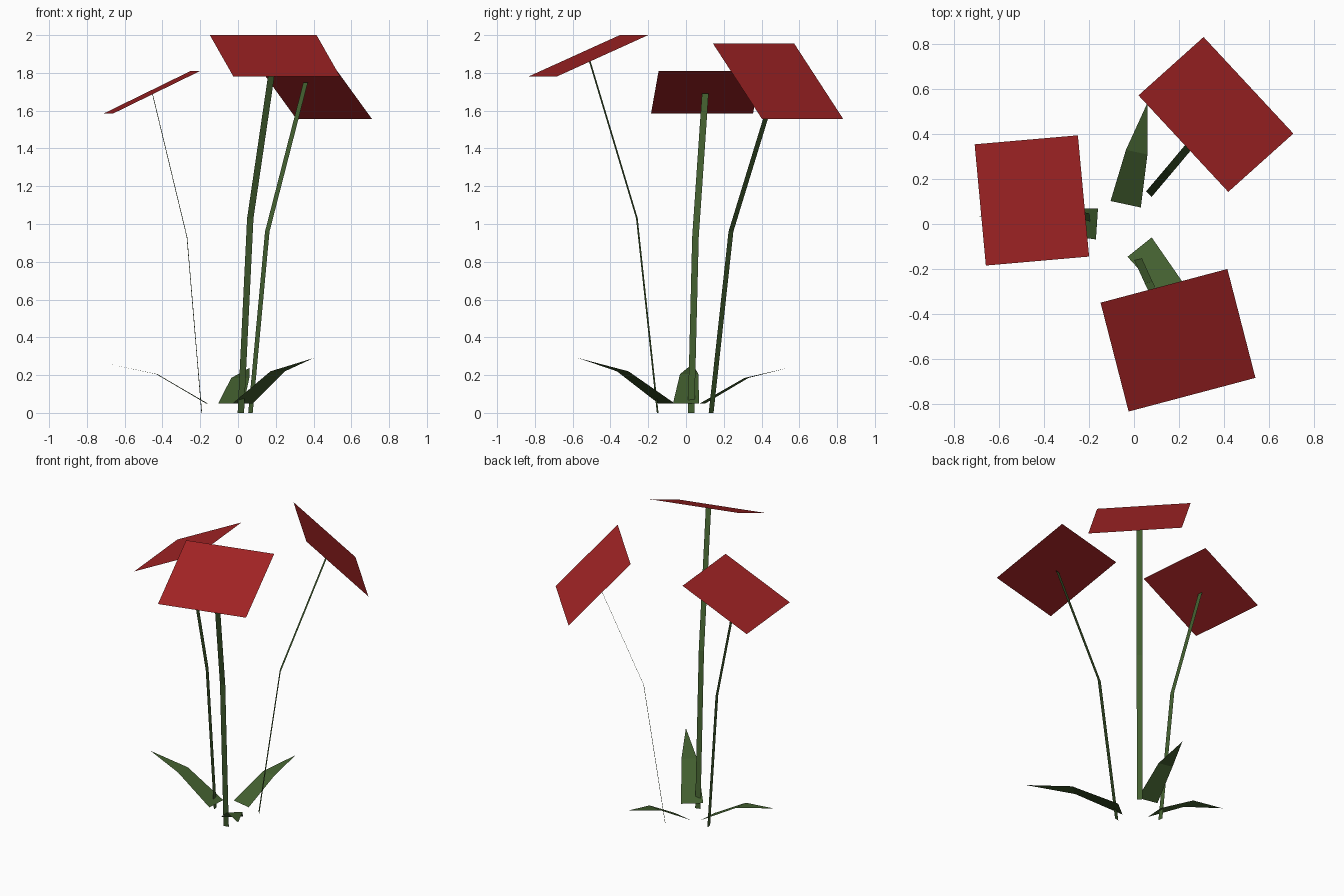
import bpy
import bmesh
from mathutils import Vector

if "Cube" in bpy.data.objects:
    bpy.data.objects.remove(bpy.data.objects["Cube"])


def make_material(name, color):
    mat = bpy.data.materials.new(name)
    mat.diffuse_color = (*color, 1.0)
    mat.use_nodes = True
    mat.node_tree.nodes["Principled BSDF"].inputs["Base Color"].default_value = mat.diffuse_color
    return mat


RED = make_material("petal red", (0.36, 0.017, 0.018))
GREEN = make_material("leaf green", (0.056, 0.115, 0.029))


def make_object(name, bm, mat):
    mesh = bpy.data.meshes.new(name)
    bm.to_mesh(mesh)
    bm.free()
    mesh.materials.append(mat)
    obj = bpy.data.objects.new(name, mesh)
    bpy.context.collection.objects.link(obj)
    return obj


def ribbon(name, points, widths, left, mat):
    """Flat strip along points; a zero width ends it in a point."""
    bm = bmesh.new()
    rows = []
    for p, w in zip(points, widths):
        p = Vector(p)
        offsets = (w / 2, -w / 2) if w > 0 else (0,)
        rows.append([bm.verts.new(p + left * o) for o in offsets])
    for a, b in zip(rows, rows[1:]):
        bm.faces.new(a + b[::-1])
    return make_object(name, bm, mat)


def bloom(name, center, left, down):
    """Flat tilted rectangle from its centre and two half-side vectors."""
    bm = bmesh.new()
    signs = ((-1, -1), (-1, 1), (1, 1), (1, -1))
    bm.faces.new([bm.verts.new(center + left * s + down * t) for s, t in signs])
    return make_object(name, bm, RED)


# Each flower: bloom (centre, half sides), stem path and leaf path
flowers = {
    "front": dict(
        bloom=((0.196, -0.518, 1.89), (0.2825, 0.075, 0), (0.0625, -0.2425, -0.11)),
        stem=((0.015, -0.15, 0), (0.065, -0.26, 1.03), (0.19, -0.515, 1.88)),
        leaf=((0.025, -0.103, 0.05), (0.21, -0.335, 0.22), (0.4, -0.57, 0.29))),
    "left": dict(
        bloom=((-0.455, 0.105, 1.698), (0.025, -0.27, 0), (-0.23, -0.02, -0.1125)),
        stem=((-0.192, 0.027, 0), (-0.27, 0.05, 0.93), (-0.453, 0.102, 1.69)),
        leaf=((-0.165, 0.0, 0.05), (-0.43, 0.017, 0.205), (-0.69, 0.035, 0.26))),
    "back": dict(
        bloom=((0.365, 0.488, 1.755), (-0.2, 0.215, 0), (0.145, 0.13, -0.2)),
        stem=((0.066, 0.133, 0), (0.155, 0.238, 0.96), (0.358, 0.48, 1.75)),
        leaf=((-0.037, 0.088, 0.05), (0.012, 0.32, 0.185), (0.06, 0.54, 0.238))),
}

for side, parts in flowers.items():
    center, left, down = (Vector(v) for v in parts["bloom"])
    bloom(side + "_bloom", center, left, down)
    ribbon(side + "_stem", parts["stem"], (0.035,) * 3, left.normalized(), GREEN)
    # Leaf blade lies level across its heading
    heading = Vector(parts["leaf"][2]) - Vector(parts["leaf"][0])
    across = Vector((-heading.y, heading.x, 0)).normalized()
    ribbon(side + "_leaf", parts["leaf"], (0.138, 0.098, 0), across, GREEN)
